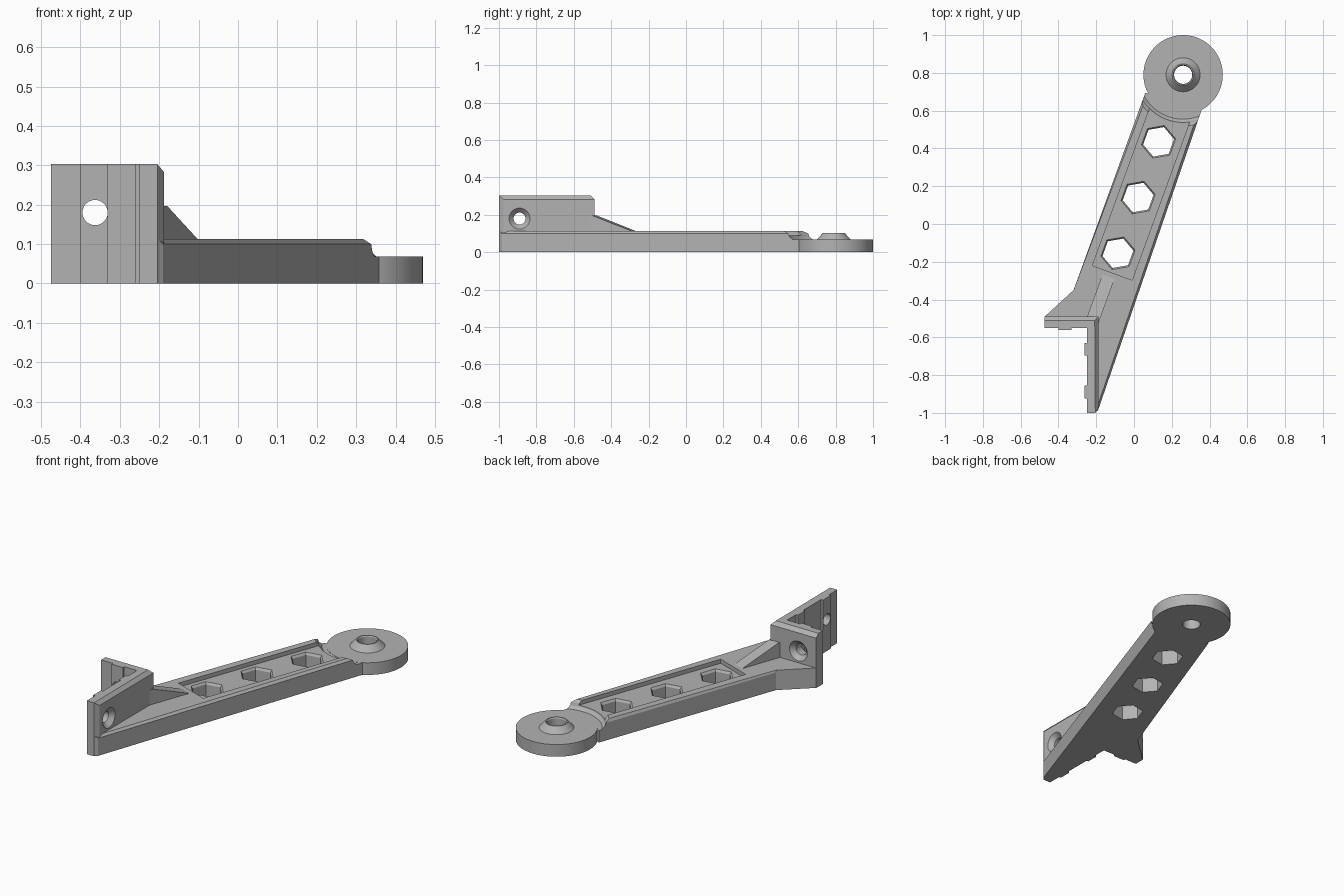
import bpy, bmesh
from math import cos, sin, pi, radians
from mathutils import Matrix, Vector

cube = bpy.data.objects.get("Cube")
if cube:
    bpy.data.objects.remove(cube, do_unlink=True)

grey = bpy.data.materials.new("matte_grey")
grey.use_nodes = True
GREY = (0.45, 0.45, 0.45, 1)
grey.diffuse_color = GREY
grey.node_tree.nodes["Principled BSDF"].inputs["Base Color"].default_value = GREY

TOP = 0.113
FLOOR = 0.09
PIVOT = Vector((0.26, 0.79, 0))
AXIS = Matrix.Rotation(radians(-20), 4, 'Z')   # local +y runs along the arm


def finish(bm, name):
    bmesh.ops.recalc_face_normals(bm, faces=bm.faces)
    mesh = bpy.data.meshes.new(name)
    bm.to_mesh(mesh)
    bm.free()
    mesh.materials.append(grey)
    ob = bpy.data.objects.new(name, mesh)
    bpy.context.collection.objects.link(ob)
    return ob


def select(ob):
    bpy.ops.object.select_all(action='DESELECT')
    ob.select_set(True)
    bpy.context.view_layer.objects.active = ob


def prism(name, outline, z0, z1, chamfered=(), size=0):
    """Extrude an outline; chamfer the top edges that start at the given points."""
    bm = bmesh.new()
    low = [bm.verts.new((x, y, z0)) for x, y in outline]
    high = [bm.verts.new((x, y, z1)) for x, y in outline]
    n = len(outline)
    bm.faces.new(low)
    bm.faces.new(high)
    for i in range(n):
        j = (i + 1) % n
        bm.faces.new((low[i], low[j], high[j], high[i]))
    bmesh.ops.recalc_face_normals(bm, faces=bm.faces)
    edges = [bm.edges.get((high[i], high[(i + 1) % n])) for i in chamfered]
    if edges:
        bmesh.ops.bevel(bm, geom=edges, offset=size, segments=1, affect='EDGES')
    return finish(bm, name)


def lathe(name, profile, matrix, steps=96, turn=0):
    """Revolve a closed (radius, height) profile; zero radii become poles."""
    bm = bmesh.new()
    rings = []
    for r, z in profile:
        if r == 0:
            rings.append([bm.verts.new((0, 0, z))] * steps)
        else:
            rings.append([bm.verts.new((r * cos(turn + 2 * pi * k / steps),
                                        r * sin(turn + 2 * pi * k / steps), z))
                          for k in range(steps)])
    for a, b in zip(rings, rings[1:] + rings[:1]):
        for k in range(steps):
            m = (k + 1) % steps
            corners = list(dict.fromkeys((a[k], a[m], b[m], b[k])))
            if len(corners) > 2:
                bm.faces.new(corners)
    bm.transform(matrix)
    return finish(bm, name)


def cut(ob, cutters):
    for c in cutters:
        c.hide_render = True
        mod = ob.modifiers.new("cut", 'BOOLEAN')
        mod.operation = 'DIFFERENCE'
        mod.solver = 'EXACT'
        mod.object = c
        select(ob)
        bpy.ops.object.modifier_apply(modifier=mod.name)
        bpy.data.objects.remove(c, do_unlink=True)


def smooth(ob):
    select(ob)
    bpy.ops.object.shade_smooth_by_angle(angle=radians(25))


# Arm with its corner gusset, long top edges chamfered
arm = prism("arm", [(-0.205, -0.998), (-0.19, -0.985), (0.36, 0.61), (0.06, 0.695),
                    (-0.32, -0.35), (-0.475, -0.492), (-0.475, -0.53),
                    (-0.22, -0.53), (-0.22, -0.998)],
            0, TOP, chamfered=(1, 3), size=0.013)

# Shallow pocket along the arm, open towards the pivot
pocket = prism("pocket_cutter", [(-0.22, -0.22), (-0.01, -0.297), (0.32, 0.61), (0.11, 0.687)],
               FLOOR, 0.2)

# Stepped round clearance around the pivot disc
clearance = lathe("clearance_cutter",
                  [(0, 0.068), (0.235, 0.068), (0.25, 0.083), (0.255, 0.1),
                   (0.27, TOP), (0.275, 0.2), (0, 0.2)],
                  Matrix.Translation(PIVOT))

# Hexagonal lightening holes with a small lead-in
hexes = [lathe("hex_cutter",
               [(0, -0.1), (0.083, -0.1), (0.083, FLOOR - 0.012),
                (0.092, FLOOR), (0.092, 0.2), (0, 0.2)],
               Matrix.Translation((x, y, 0)), steps=6, turn=radians(10))
         for x, y in ((0.13, 0.435), (0.022, 0.14), (-0.085, -0.155))]
cut(arm, [pocket, clearance] + hexes)
smooth(arm)

# Pivot disc with conical boss and through hole
disc = lathe("pivot_disc", [(0.048, 0), (0.21, 0), (0.21, 0.069), (0.09, 0.069),
                            (0.058, 0.103), (0.052, 0.103), (0.048, 0.097)],
             Matrix.Translation(PIVOT))
smooth(disc)

# L-shaped mounting bracket with locating pads on its inner faces
bracket = prism("corner_bracket",
                [(-0.475, -0.49), (-0.475, -0.55), (-0.4, -0.55), (-0.4, -0.562),
                 (-0.33, -0.562), (-0.33, -0.55), (-0.25, -0.55), (-0.25, -0.63),
                 (-0.262, -0.63), (-0.262, -0.695), (-0.25, -0.695), (-0.25, -0.855),
                 (-0.262, -0.855), (-0.262, -0.925), (-0.25, -0.925), (-0.25, -1),
                 (-0.205, -1), (-0.188, -0.975), (-0.188, -0.49)],
                0, 0.303, chamfered=(17, 18), size=0.02)

# Countersunk screw holes, widening outwards
screw = [(0, -0.2), (0.032, -0.2), (0.032, -0.025), (0.056, 0), (0.056, 0.1), (0, 0.1)]
cut(bracket, [
    lathe("screw_cutter", screw, Matrix.Translation((-0.363, -0.49, 0.18))
          @ Matrix.Rotation(-pi / 2, 4, 'X'), steps=48),
    lathe("screw_cutter", screw, Matrix.Translation((-0.188, -0.89, 0.18))
          @ Matrix.Rotation(pi / 2, 4, 'Y'), steps=48)])
smooth(bracket)

# Sloping rib from the bracket corner down to the arm
bm = bmesh.new()
side = [(0, 0.05), (0, 0.197), (0.03, 0.197), (0.255, TOP), (0.255, 0.05)]
faces = [bm.faces.new([bm.verts.new((x, u, z)) for u, z in side]) for x in (-0.034, 0.034)]
a, b = (list(f.verts) for f in faces)
for i in range(len(side)):
    j = (i + 1) % len(side)
    bm.faces.new((a[i], a[j], b[j], b[i]))
bm.transform(Matrix.Translation((-0.222, -0.518, 0)) @ AXIS)
finish(bm, "corner_rib")
